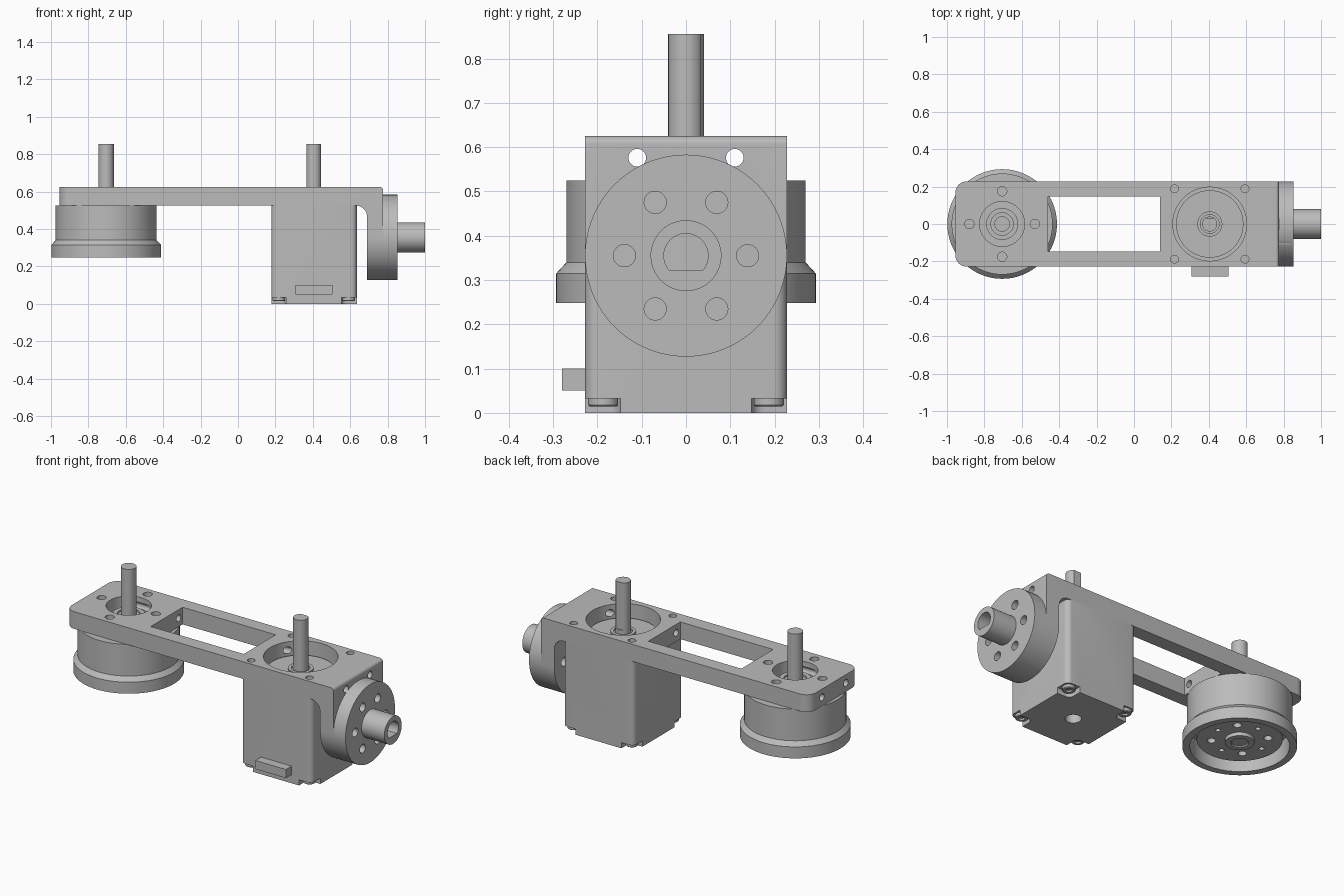
import bpy, bmesh, math
from mathutils import Matrix, Vector

old = bpy.data.objects.get("Cube")
if old:
    bpy.data.objects.remove(old, do_unlink=True)

grey = bpy.data.materials.new("plain grey")
grey.use_nodes = True
GREY = (0.5, 0.5, 0.5, 1)
grey.diffuse_color = GREY
grey.node_tree.nodes["Principled BSDF"].inputs["Base Color"].default_value = GREY


def finish(name, bm):
    bmesh.ops.recalc_face_normals(bm, faces=bm.faces)
    mesh = bpy.data.meshes.new(name)
    bm.to_mesh(mesh)
    bm.free()
    mesh.materials.append(grey)
    obj = bpy.data.objects.new(name, mesh)
    bpy.context.scene.collection.objects.link(obj)
    return obj


def box(name, lo, hi, round_edges=0):
    bm = bmesh.new()
    lo, hi = Vector(lo), Vector(hi)
    bmesh.ops.create_cube(bm, size=1)
    for v in bm.verts:
        v.co = Vector(a + (b - a) * (c + 0.5) for a, b, c in zip(lo, hi, v.co))
    if round_edges:
        upright = [e for e in bm.edges if abs(e.verts[0].co.z - e.verts[1].co.z) > 1e-4]
        bmesh.ops.bevel(bm, geom=upright, offset=round_edges, segments=6,
                        profile=0.5, affect='EDGES')
    return finish(name, bm)


def cylinder(name, start, length, radius, axis='Z', sides=64):
    bm = bmesh.new()
    bmesh.ops.create_cone(bm, cap_ends=True, segments=sides, radius1=radius,
                          radius2=radius, depth=length,
                          matrix=Matrix.Translation((0, 0, length / 2)))
    if axis == 'X':
        bmesh.ops.rotate(bm, verts=bm.verts, matrix=Matrix.Rotation(math.pi / 2, 3, 'Y'))
    bmesh.ops.translate(bm, verts=bm.verts, vec=start)
    return finish(name, bm)


def lathe(name, points, centre, sides=96):
    bm = bmesh.new()
    verts = [bm.verts.new((r, 0, z)) for r, z in points]
    edges = [bm.edges.new(pair) for pair in zip(verts, verts[1:])]
    bmesh.ops.spin(bm, geom=verts + edges, cent=(0, 0, 0), axis=(0, 0, 1),
                   angle=math.tau, steps=sides, use_duplicate=False)
    bmesh.ops.remove_doubles(bm, verts=bm.verts, dist=1e-5)
    bmesh.ops.translate(bm, verts=bm.verts, vec=(*centre, 0))
    return finish(name, bm)


def combine(obj, tool, operation='DIFFERENCE'):
    mod = obj.modifiers.new("combine", 'BOOLEAN')
    mod.operation, mod.solver, mod.object = operation, 'EXACT', tool
    bpy.ops.object.select_all(action='DESELECT')
    bpy.context.view_layer.objects.active = obj
    obj.select_set(True)
    bpy.ops.object.modifier_apply(modifier=mod.name)
    bpy.data.objects.remove(tool, do_unlink=True)


LEFT_X, RIGHT_X = -0.705, 0.405     # shaft positions
HALF, LOW, TOP = 0.228, 0.525, 0.625  # bracket half width, plate underside and top
HUB_Z = 0.355


def arc(cx, cz, r, a0, a1, steps=8):
    angles = [math.radians(a0 + (a1 - a0) * i / steps) for i in range(steps + 1)]
    return [(cx + r * math.cos(a), cz + r * math.sin(a)) for a in angles]


# Bracket: side profile with a rounded bend, drawn across the width
profile = [(-0.955, LOW), (-0.955, TOP)]
profile += arc(0.757, TOP - 0.018, 0.018, 90, 0)
profile += [(0.775, HUB_Z), (0.69, HUB_Z)]
profile += arc(0.63, LOW - 0.06, 0.06, 0, 90)
bm = bmesh.new()
face = bm.faces.new([bm.verts.new((x, -HALF, z)) for x, z in profile])
side = bmesh.ops.extrude_face_region(bm, geom=[face])["geom"]
bmesh.ops.translate(bm, verts=[v for v in side if isinstance(v, bmesh.types.BMVert)],
                    vec=(0, 2 * HALF, 0))
corners = [e for e in bm.edges
           if all(v.co.x < -0.9 for v in e.verts)
           and abs(e.verts[0].co.z - e.verts[1].co.z) > 0.05]
bmesh.ops.bevel(bm, geom=corners, offset=0.06, segments=8, profile=0.5, affect='EDGES')
bracket = finish("bracket", bm)

# Round flange and output boss
combine(bracket, cylinder("flange", (0.69, 0, HUB_Z), 0.163, HALF, 'X', 96), 'UNION')
combine(bracket, cylinder("boss", (0.8, 0, HUB_Z), 0.2, 0.08, 'X'), 'UNION')

# Window, shaft openings and screw holes
combine(bracket, box("window", (-0.46, -0.147, 0.4), (0.14, 0.147, 0.7)))
combine(bracket, cylinder("motor_opening", (RIGHT_X, 0, 0.45), 0.3, 0.197, sides=96))
combine(bracket, cylinder("left_opening", (LEFT_X, 0, 0.4), 0.3, 0.12))
for i in range(4):
    a = i * math.pi / 2
    combine(bracket, cylinder("hole", (LEFT_X + 0.175 * math.cos(a),
                                       0.175 * math.sin(a), 0.4), 0.3, 0.025, sides=32))
for sx in (-1, 1):
    for sy in (-1, 1):
        combine(bracket, cylinder("hole", (RIGHT_X + sx * 0.188, sy * 0.188, 0.5),
                                  0.3, 0.021, sides=32))
for sy in (-1, 1):
    combine(bracket, cylinder("long_hole", (-1.1, sy * 0.11, 0.576), 1.93, 0.02, 'X', 32))
for i in range(6):
    a = i * math.pi / 3
    combine(bracket, cylinder("hole", (0.6, 0.139 * math.cos(a),
                                       HUB_Z + 0.139 * math.sin(a)), 0.4, 0.025, 'X', 32))
bore = cylinder("bore", (0.6, 0, HUB_Z), 0.6, 0.05, 'X', 48)
combine(bore, box("flat", (0.5, -0.1, 0.2), (1.3, 0.1, 0.322)))
combine(bracket, bore)

# Square motor with notched lower corners
motor = box("square_motor", (0.178, -HALF, 0), (0.635, HALF, LOW), 0.03)
screws = []
for sx in (-1, 1):
    for sy in (-1, 1):
        near = (RIGHT_X + sx * 0.148, sy * 0.148)
        far = (RIGHT_X + sx * 0.3, sy * 0.3)
        lo = [min(p) for p in zip(near, far)]
        hi = [max(p) for p in zip(near, far)]
        combine(motor, box("notch", (*lo, -0.1), (*hi, 0.033), 0.03))
        screws.append(lathe("corner_screw", [(0, 0.025), (0.016, 0.025), (0.016, 0.014),
                                             (0.03, 0.014), (0.034, 0.018), (0.034, 0.034),
                                             (0, 0.034)],
                            (RIGHT_X + sx * 0.187, sy * 0.187), 32))
combine(motor, cylinder("rear_hole", (RIGHT_X, 0, -0.1), 0.2, 0.042, sides=32))

# Pilot disc and bearing ring on the square motor
pilot = lathe("pilot_disc", [(0, LOW), (0.18, LOW), (0.18, 0.55), (0.067, 0.55),
                             (0.067, 0.56), (0.05, 0.56), (0.05, 0.55), (0, 0.55)],
              (RIGHT_X, 0))
connector = box("connector", (0.308, -0.28, 0.05), (0.505, -HALF + 0.01, 0.1))

# Flat round motor: open rim, inner hub and top collar
round_motor = lathe("round_motor", [
    (0, 0.285), (0.045, 0.285), (0.045, 0.27), (0.075, 0.27), (0.075, 0.29),
    (0.22, 0.29), (0.22, 0.36), (0.255, 0.36), (0.255, 0.248), (0.293, 0.248),
    (0.293, 0.315), (0.27, 0.34), (0.27, LOW), (0.085, LOW), (0.085, 0.58),
    (0.06, 0.58), (0.06, 0.57), (0, 0.57)], (LEFT_X, 0))
for i in range(8):
    a = i * math.pi / 4
    combine(round_motor, cylinder("hole", (LEFT_X + 0.145 * math.cos(a),
                                           0.145 * math.sin(a), 0.2), 0.13,
                                  0.022 if i % 2 else 0.014, sides=24))

# Shafts, the right one with a flat
left_shaft = cylinder("left_shaft", (LEFT_X, 0, 0.275), 0.58, 0.041, sides=48)
right_shaft = cylinder("right_shaft", (RIGHT_X, 0, 0.54), 0.315, 0.04, sides=48)
combine(right_shaft, box("flat", (0.3, 0.033, 0.58), (0.5, 0.1, 0.9)))

# Smooth curved faces, keep crisp edges
bpy.ops.object.select_all(action='DESELECT')
parts = [bracket, motor, pilot, connector, round_motor, left_shaft, right_shaft] + screws
for part in parts:
    part.select_set(True)
bpy.context.view_layer.objects.active = bracket
bpy.ops.object.shade_smooth_by_angle(angle=math.radians(30))
